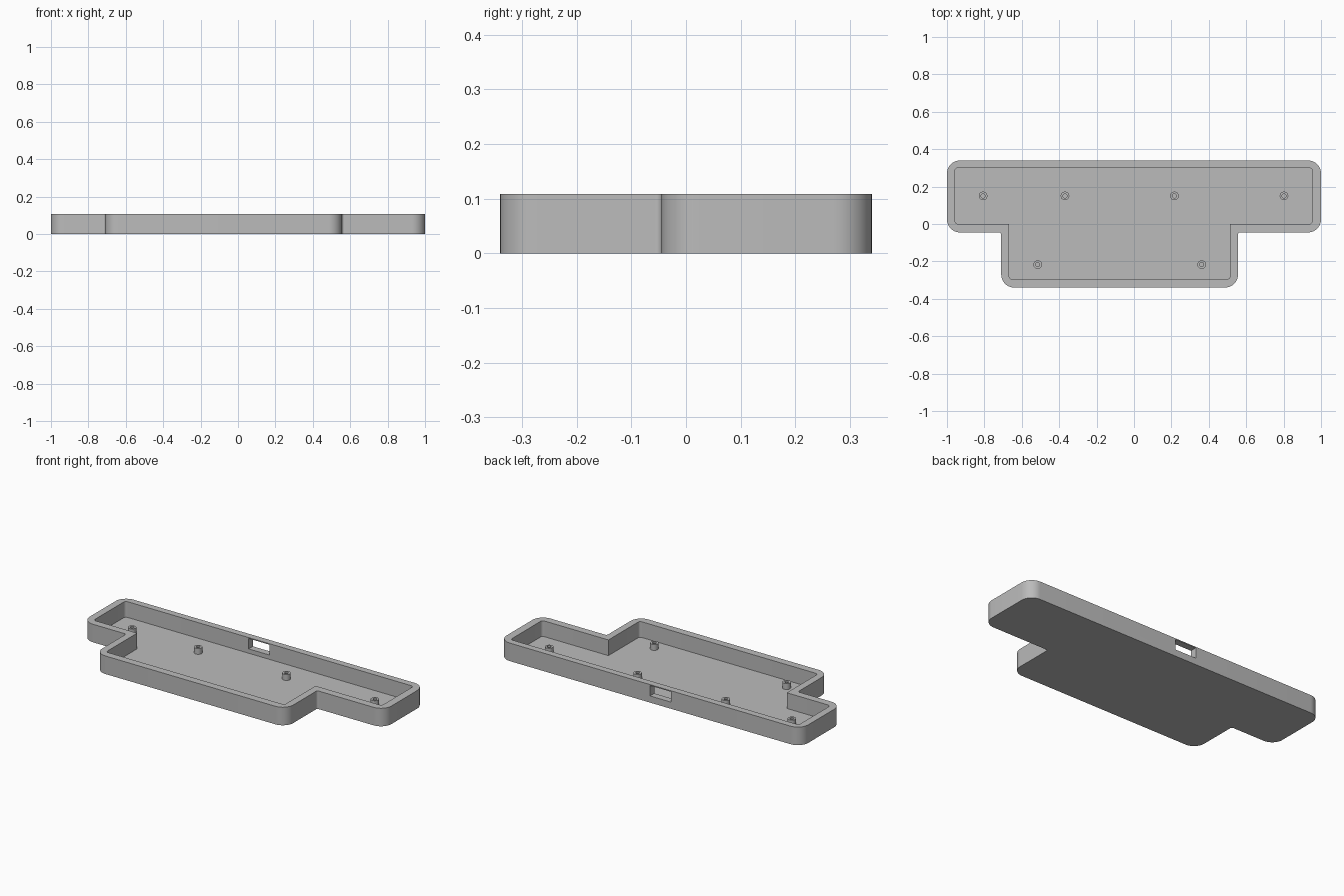
import bpy, bmesh, math
from mathutils import Vector

cube = bpy.data.objects.get("Cube")
if cube:
    bpy.data.objects.remove(cube, do_unlink=True)

HEIGHT, FLOOR = 0.108, 0.014

grey = bpy.data.materials.new("plain grey")
grey.use_nodes = True
grey.diffuse_color = (0.5, 0.5, 0.5, 1)
grey.node_tree.nodes["Principled BSDF"].inputs["Base Color"].default_value = (0.5, 0.5, 0.5, 1)


def t_shape(x0, x1, sx0, sx1, top, notch, bottom):
    """Counter-clockwise T outline; the two concave corners are flagged."""
    return [(x0, top, 0), (x0, notch, 0), (sx0, notch, 1), (sx0, bottom, 0),
            (sx1, bottom, 0), (sx1, notch, 1), (x1, notch, 0), (x1, top, 0)]


def rounded(corners, convex_r, concave_r, steps=10):
    """Replace right-angle corners by quarter arcs."""
    pts, n = [], len(corners)
    for i, (x, y, concave) in enumerate(corners):
        p = Vector((x, y))
        r = concave_r if concave else convex_r
        if r == 0:
            pts.append(p)
            continue
        a = (Vector(corners[i - 1][:2]) - p).normalized() * r
        b = (Vector(corners[(i + 1) % n][:2]) - p).normalized() * r
        for k in range(steps + 1):
            t = math.pi / 2 * k / steps
            pts.append(p + a * (1 - math.sin(t)) + b * (1 - math.cos(t)))
    return pts


def finish(name, bm):
    bmesh.ops.recalc_face_normals(bm, faces=bm.faces)
    mesh = bpy.data.meshes.new(name)
    bm.to_mesh(mesh)
    bm.free()
    mesh.materials.append(grey)
    obj = bpy.data.objects.new(name, mesh)
    bpy.context.collection.objects.link(obj)
    return obj


def prism(name, pts, z0, z1):
    bm = bmesh.new()
    face = bm.faces.new([bm.verts.new((p[0], p[1], z0)) for p in pts])
    new = bmesh.ops.extrude_face_region(bm, geom=[face])["geom"]
    bmesh.ops.translate(bm, vec=(0, 0, z1 - z0),
                        verts=[g for g in new if isinstance(g, bmesh.types.BMVert)])
    return finish(name, bm)


def activate(obj):
    bpy.ops.object.select_all(action='DESELECT')
    obj.select_set(True)
    bpy.context.view_layer.objects.active = obj


def cut(obj, cutter):
    cutter.hide_render = True
    mod = obj.modifiers.new("cut", 'BOOLEAN')
    mod.operation, mod.solver, mod.object = 'DIFFERENCE', 'EXACT', cutter
    activate(obj)
    bpy.ops.object.modifier_apply(modifier=mod.name)
    bpy.data.objects.remove(cutter, do_unlink=True)


def smooth(obj):
    activate(obj)
    bpy.ops.object.shade_smooth_by_angle(angle=math.radians(30))


# Tray: rounded T block with the cavity and the cable port cut out
tray = prism("tray", rounded(t_shape(-1, 1, -0.71, 0.556, 0.34, -0.045, -0.34), 0.07, 0.012),
             0, HEIGHT)
cavity = t_shape(-0.957, 0.953, -0.668, 0.514, 0.30, 0, -0.295)
cut(tray, prism("cavity_cutter", rounded(cavity, 0.016, 0), FLOOR, HEIGHT + 0.1))
port = [(-0.14, 0.27), (0, 0.27), (0, 0.4), (-0.14, 0.4)]
cut(tray, prism("port_cutter", port, 0.04, 0.102))
smooth(tray)


# Screw posts: hollow tubes standing on the tray floor
def post(name, x, y, outer=0.023, bore=0.011, top=FLOOR + 0.035, sides=32):
    bm = bmesh.new()
    rings = []
    for r, z in ((outer, FLOOR - 0.002), (outer, top), (bore, top), (bore, FLOOR - 0.002)):
        rings.append([bm.verts.new((x + r * math.cos(math.tau * k / sides),
                                    y + r * math.sin(math.tau * k / sides), z))
                      for k in range(sides)])
    for i, ring in enumerate(rings):
        nxt = rings[(i + 1) % len(rings)]
        for k in range(sides):
            j = (k + 1) % sides
            bm.faces.new((ring[k], ring[j], nxt[j], nxt[k]))
    smooth(finish(name, bm))


for i, x in enumerate((-0.807, -0.369, 0.216, 0.802)):
    post(f"back_post_{i + 1}", x, 0.15)
for i, x in enumerate((-0.515, 0.362)):
    post(f"front_post_{i + 1}", x, -0.217)
